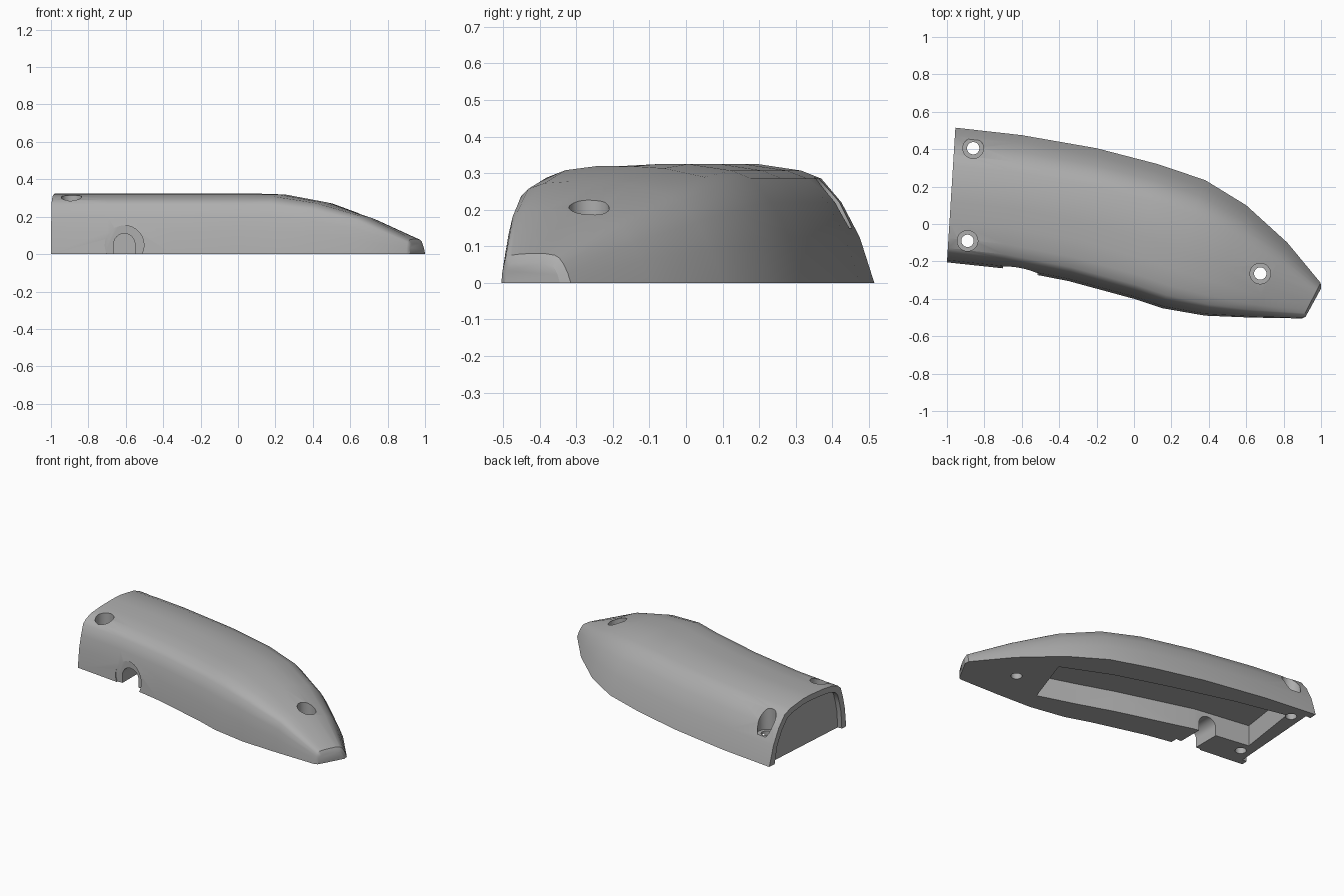
import bpy, bmesh, math
from mathutils import Vector

cube = bpy.data.objects.get("Cube")
if cube:
    bpy.data.objects.remove(cube, do_unlink=True)

grey = bpy.data.materials.new("plain_grey")
grey.use_nodes = True
grey.diffuse_color = (0.42, 0.42, 0.42, 1)
grey.node_tree.nodes["Principled BSDF"].inputs["Base Color"].default_value = (0.42, 0.42, 0.42, 1)

TOP = 0.325
# Cross-section as (inset from edge, height) for each side
FRONT = [(0, 0), (.012, .12), (.03, .2), (.05, .265), (.075, .288), (.13, .308), (.22, .319), (.33, TOP)]
BACK = [(.32, TOP), (.2, .307), (.145, .285), (.09, .22), (.04, .125), (0, 0)]
# Roof height along x
ROOF = [(-2, TOP), (.22, TOP), (.5, .272), (.75, .18), (1.0, .07)]


def roof(x):
    for (x0, z0), (x1, z1) in zip(ROOF, ROOF[1:]):
        if x <= x1:
            return z0 + (z1 - z0) * (x - x0) / (x1 - x0)
    return ROOF[-1][1]


def section(front, back, limit=TOP, base=0.0):
    """Arched ring of points between a front and a back base point."""
    f, b = Vector(front), Vector(back)
    d = (b - f).normalized()
    scale = min(limit, roof((f.x + b.x) / 2)) / TOP
    ring = [(f + d * i * scale, z) for i, z in FRONT] + [(b - d * i * scale, z) for i, z in BACK]
    return [(p.x, p.y, z / TOP * min(limit, roof(p.x)) if z else base) for p, z in ring]


def loft(name, rings):
    bm = bmesh.new()
    rows = [[bm.verts.new(p) for p in ring] for ring in rings]
    n = len(rows[0])
    for r0, r1 in zip(rows, rows[1:]):
        for i in range(n):
            j = (i + 1) % n
            bm.faces.new((r0[i], r0[j], r1[j], r1[i]))
    bm.faces.new(rows[0])
    bm.faces.new(rows[-1][::-1])
    bmesh.ops.recalc_face_normals(bm, faces=bm.faces)
    mesh = bpy.data.meshes.new(name)
    bm.to_mesh(mesh)
    bm.free()
    mesh.materials.append(grey)
    obj = bpy.data.objects.new(name, mesh)
    bpy.context.collection.objects.link(obj)
    return obj


def prism(name, outline, z0, z1):
    return loft(name, [[(x, y, z) for x, y in outline] for z in (z0, z1)])


def circle(cx, cy, r, n=40):
    return [(cx + r * math.cos(math.tau * i / n), cy + r * math.sin(math.tau * i / n)) for i in range(n)]


def sideways(name, outline, y0, y1):
    """Prism running along y from an x-z outline."""
    return loft(name, [[(x, y, z) for x, z in outline] for y in (y0, y1)])


# Curved shell body
stations = [
    ((-1, -.205), (-.955, .515)), ((-.7, -.237), (-.6, .475)), ((-.35, -.305), (-.2, .405)),
    ((0, -.4), (.12, .322)), ((.15, -.45), (.38, .235)), ((.38, -.49), (.6, .1)),
    ((.62, -.5), (.82, -.1)), ((.9, -.505), (.998, -.315), .08), ((.918, -.495), (1, -.345), .055)]
body = loft("shell_body", [section(*s) for s in stations])

cutters = []

# Underside cavity
cavity = [(.438, -.364), (.2, -.29), (-.036, -.21), (-.52, -.07), (-.89, -.016),
          (-.83, .4), (-.5, .33), (-.096, .218), (.25, .11), (.556, -.023)]
cutters.append(prism("cavity_cutter", cavity, -.1, .135))

# Recess in the wide end, leaving a rim
cutters.append(loft("end_recess_cutter", [
    section((-1.1, -.168), (-1.055, .475), .288, -.05),
    section((-.968, -.168), (-.923, .475), .288, -.05)]))

# Screw holes with counterbores
for x, y, floor in [(-.86, .405, .15), (-.89, -.09, .15), (.675, -.265, .1)]:
    cutters.append(prism("screw_cutter", circle(x, y, .033), -.1, .5))
    cutters.append(prism("counterbore_cutter", circle(x, y, .055), floor, .5))

# Round recess and arched cable slot in the front wall
cutters.append(sideways("slot_recess_cutter", circle(-.608, .048, .105), -.4, -.228))
arch = [(-.608 + .057 * math.cos(a * math.pi / 12), .053 + .057 * math.sin(a * math.pi / 12)) for a in range(13)]
cutters.append(sideways("slot_cutter", arch + [(-.665, -.1), (-.551, -.1)], -.45, .02))

bpy.context.view_layer.objects.active = body
for cutter in cutters:
    cutter.hide_render = True
    mod = body.modifiers.new("cut", 'BOOLEAN')
    mod.operation = 'DIFFERENCE'
    mod.solver = 'EXACT'
    mod.object = cutter
    bpy.ops.object.modifier_apply(modifier=mod.name)
    bpy.data.objects.remove(cutter, do_unlink=True)

bpy.ops.object.select_all(action='DESELECT')
body.select_set(True)
bpy.context.view_layer.objects.active = body
bpy.ops.object.shade_smooth_by_angle(angle=math.radians(32))
